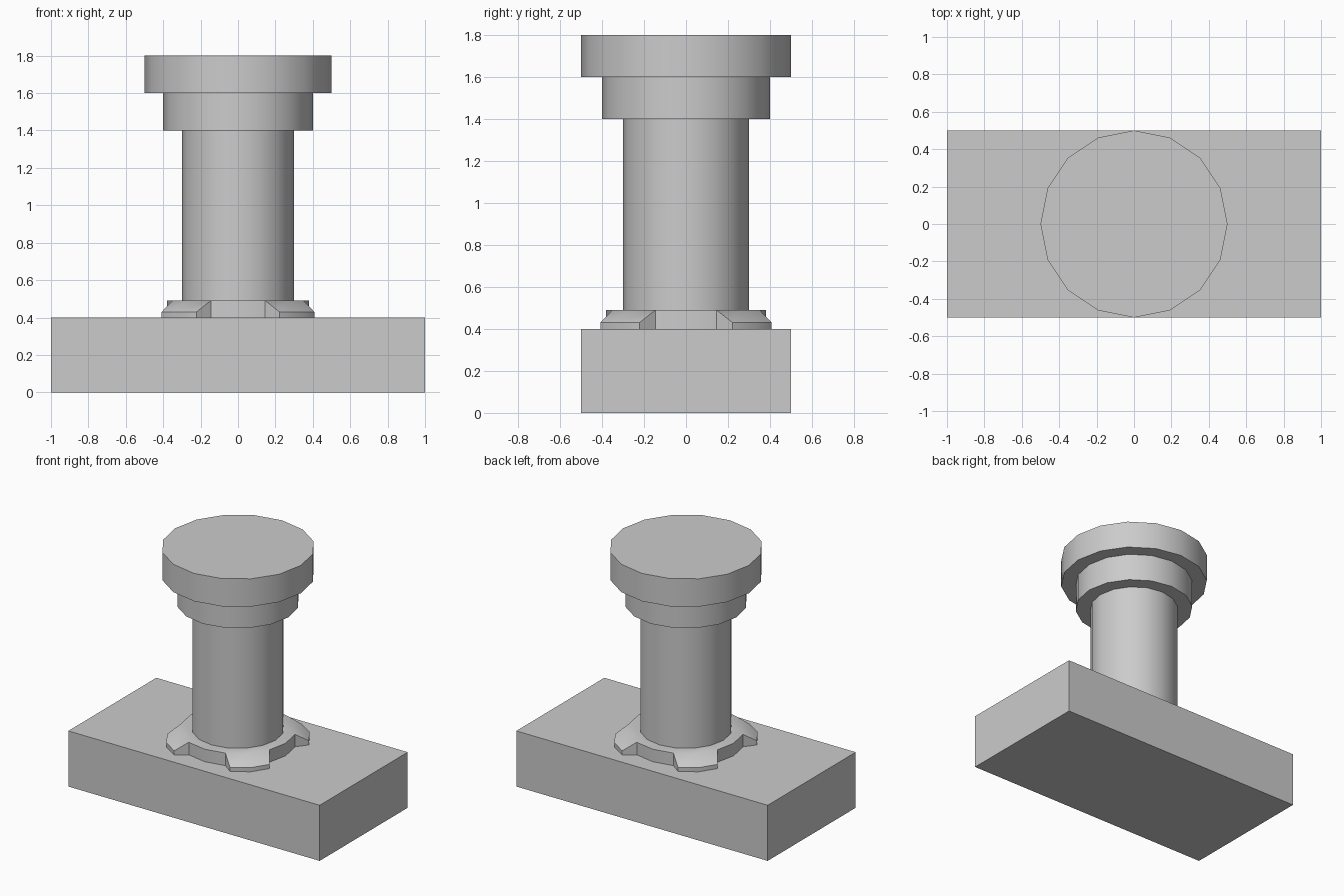
import bpy, bmesh, math
from mathutils import Vector

if "Cube" in bpy.data.objects:
    bpy.data.objects.remove(bpy.data.objects["Cube"])

SIDES = 16

def finish(bm, name):
    bmesh.ops.recalc_face_normals(bm, faces=bm.faces)
    mesh = bpy.data.meshes.new(name)
    bm.to_mesh(mesh)
    bm.free()
    obj = bpy.data.objects.new(name, mesh)
    bpy.context.collection.objects.link(obj)
    return obj

# Base slab
bm = bmesh.new()
bmesh.ops.create_cube(bm, size=1)
for v in bm.verts:
    v.co = Vector((v.co.x * 2, v.co.y, (v.co.z + 0.5) * 0.4))
finish(bm, "base")

# Column with collar, shaft and two stepped discs: (radius, height) profile
profile = [(0.38, 0.4), (0.38, 0.49), (0.3, 0.49), (0.3, 1.4),
           (0.4, 1.4), (0.4, 1.6), (0.5, 1.6), (0.5, 1.8)]
bm = bmesh.new()
rings = []
for r, z in profile:
    angles = [2 * math.pi * i / SIDES for i in range(SIDES)]
    rings.append([bm.verts.new((r * math.cos(a), r * math.sin(a), z)) for a in angles])
bands = []
for low, high in zip(rings, rings[1:]):
    bands.append([bm.faces.new((low[i], low[(i + 1) % SIDES],
                                high[(i + 1) % SIDES], high[i])) for i in range(SIDES)])
bm.faces.new(rings[-1])
bm.faces.new(list(reversed(rings[0])))

# Four sloping lugs pulled out of the collar on the diagonals
for k in range(4):
    a = math.radians(45 + 90 * k)
    out = Vector((math.cos(a), math.sin(a), 0))
    side = Vector((-out.y, out.x, 0))
    faces = bands[0][4 * k + 1:4 * k + 3]
    new = bmesh.ops.extrude_face_region(bm, geom=faces)["geom"]
    for v in [g for g in new if isinstance(g, bmesh.types.BMVert)]:
        v.co += out * 0.0945 - side * (v.co.dot(side) * 0.096)
        v.co.z = min(v.co.z, 0.43)
    bmesh.ops.delete(bm, geom=[f for f in faces if f.is_valid], context='FACES_ONLY')

column = finish(bm, "column")
bpy.context.view_layer.objects.active = column
column.select_set(True)
bpy.ops.object.shade_smooth_by_angle(angle=math.radians(40))
